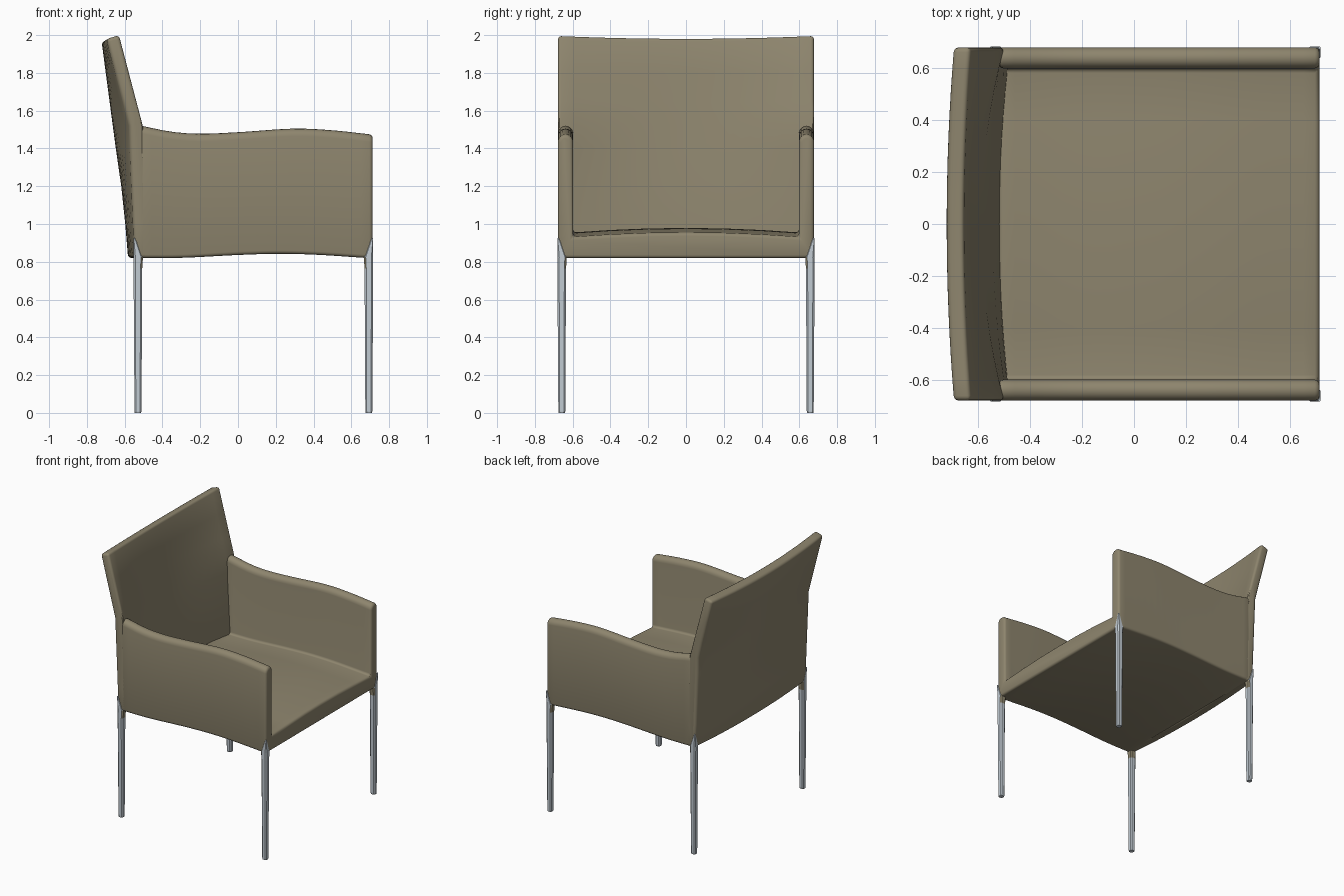
import bpy, bmesh, math

if "Cube" in bpy.data.objects:
    bpy.data.objects.remove(bpy.data.objects["Cube"])


def material(name, rgb):
    m = bpy.data.materials.new(name)
    m.diffuse_color = (*rgb, 1)
    m.use_nodes = True
    m.node_tree.nodes["Principled BSDF"].inputs["Base Color"].default_value = m.diffuse_color
    return m


OLIVE = material("olive upholstery", (0.27, 0.235, 0.155))
STEEL = material("pale steel", (0.54, 0.60, 0.65))


def curve(pts, x):
    """Smooth interpolation through (x, value) points."""
    n = len(pts)
    x = min(max(x, pts[0][0]), pts[-1][0])
    i = max(k for k in range(n - 1) if pts[k][0] <= x)

    def slope(k):
        a, b = pts[max(k - 1, 0)], pts[min(k + 1, n - 1)]
        return (b[1] - a[1]) / (b[0] - a[0])
    (x0, y0), (x1, y1) = pts[i], pts[i + 1]
    h = x1 - x0
    t = (x - x0) / h
    return (y0 * (1 + 2 * t) * (1 - t) ** 2 + y1 * t * t * (3 - 2 * t)
            + h * slope(i) * t * (1 - t) ** 2 + h * slope(i + 1) * t * t * (t - 1))


def linear(pts, x):
    for (x0, y0), (x1, y1) in zip(pts, pts[1:]):
        if x <= x1:
            return y0 + (y1 - y0) * (x - x0) / (x1 - x0)
    return pts[-1][1]


def loft(name, rings, mats):
    """Closed solid through a list of rings with equal point counts."""
    bm = bmesh.new()
    vs = [[bm.verts.new(p) for p in r] for r in rings]
    n = len(vs[0])
    for a, b in zip(vs, vs[1:]):
        for i in range(n):
            j = (i + 1) % n
            bm.faces.new((a[i], a[j], b[j], b[i]))
    bm.faces.new(vs[0][::-1])
    bm.faces.new(vs[-1])
    bmesh.ops.recalc_face_normals(bm, faces=bm.faces)
    me = bpy.data.meshes.new(name)
    bm.to_mesh(me)
    bm.free()
    ob = bpy.data.objects.new(name, me)
    bpy.context.collection.objects.link(ob)
    for m in mats:
        me.materials.append(m)
    return ob


def soften(ob, width):
    b = ob.modifiers.new("round edges", 'BEVEL')
    b.width, b.segments = width, 3
    b.limit_method, b.angle_limit = 'ANGLE', math.radians(50)
    b.use_clamp_overlap = False
    bpy.ops.object.select_all(action='DESELECT')
    ob.select_set(True)
    bpy.context.view_layer.objects.active = ob
    bpy.ops.object.modifier_apply(modifier=b.name)
    bpy.ops.object.shade_smooth_by_angle(angle=math.radians(35))


# seat with both arms: U-shaped section swept from back to front
LOW = [(-0.53, 0.82), (-0.3, 0.821), (0, 0.836), (0.2, 0.842), (0.4, 0.838), (0.713, 0.818)]
HIGH = [(-0.53, 1.524), (-0.35, 1.488), (-0.2, 1.478), (0, 1.486),
        (0.3, 1.505), (0.5, 1.496), (0.713, 1.473)]
W, INNER = 0.678, 0.598
R = (W - INNER) / 2


def seat_ring(x):
    lo, hi = curve(LOW, x), curve(HIGH, x)
    top = lo + 0.113
    pts = [(W, lo)]
    for k in range(9):
        a = math.pi * k / 8
        pts.append((W - R + R * math.cos(a), hi - R + R * math.sin(a)))
    pts.append((INNER, top))
    half = pts[:]
    crown = [(y, top + 0.024 * (1 - (y / INNER) ** 2)) for y in (0.4, 0.2, 0, -0.2, -0.4)]
    full = half + crown + [(-y, z) for y, z in half[::-1]]
    return [(x, y, z) for y, z in full]


seat = loft("seat_and_arms", [seat_ring(-0.52 + 1.233 * i / 20) for i in range(21)], [OLIVE])
soften(seat, 0.018)

# backrest: leaning profile, bowed backwards in the middle
EDGE = [(0.82, -0.473), (1.0, -0.48), (1.52, -0.5), (2.0, -0.629)]
MID = [(0.82, -0.507), (1.0, -0.522), (1.2, -0.543), (1.4, -0.572), (1.52, -0.588), (2.0, -0.655)]
LEVELS = [0.82, 1.0, 1.2, 1.4, 1.52, 1.65, 1.82, 2.0]


def back_ring(y):
    bow = 1 - (y / W) ** 2
    front, rear = [], []
    for z in LEVELS:
        t = max(0, (z - 1.52) / 0.48)
        x = linear(EDGE, z) * (1 - bow) + curve(MID, z) * bow
        zz = z - 0.015 * bow * t
        front.append((x, y, zz))
        rear.append((x - 0.075 + 0.008 * t, y, zz - 0.02 * t))
    return front + rear[::-1]


back = loft("backrest", [back_ring(W * (i / 8 - 1)) for i in range(17)], [OLIVE])
soften(back, 0.018)


# legs: tapered chamfered posts ending in a point on the outer corner
def leg(name, ox, oy):
    sx, sy = math.copysign(1, ox), math.copysign(1, oy)
    rings = []
    for z, s, inset in ((0, 0.034, 0.006), (0.01, 0.037, 0.005), (0.765, 0.046, 0),
                        (0.825, 0.05, 0), (0.925, 0.008, 0)):
        c = 0.2 * s
        sq = [(c, 0), (s - c, 0), (s, c), (s, s - c), (s - c, s), (c, s), (0, s - c), (0, c)]
        rings.append([(ox - sx * (inset + u), oy - sy * (inset + v), z) for u, v in sq])
    ob = loft(name, rings, [STEEL, OLIVE])
    # upholstered collar on the inward faces just under the seat
    for p in ob.data.polygons:
        inward = p.normal.x * sx < -0.3 or p.normal.y * sy < -0.3
        if inward and 0.77 < p.center.z < 0.83:
            p.material_index = 1


for side, s in (("right", -1), ("left", 1)):
    leg("front_leg_" + side, 0.716, s * 0.681)
    leg("rear_leg_" + side, -0.553, s * 0.681)
